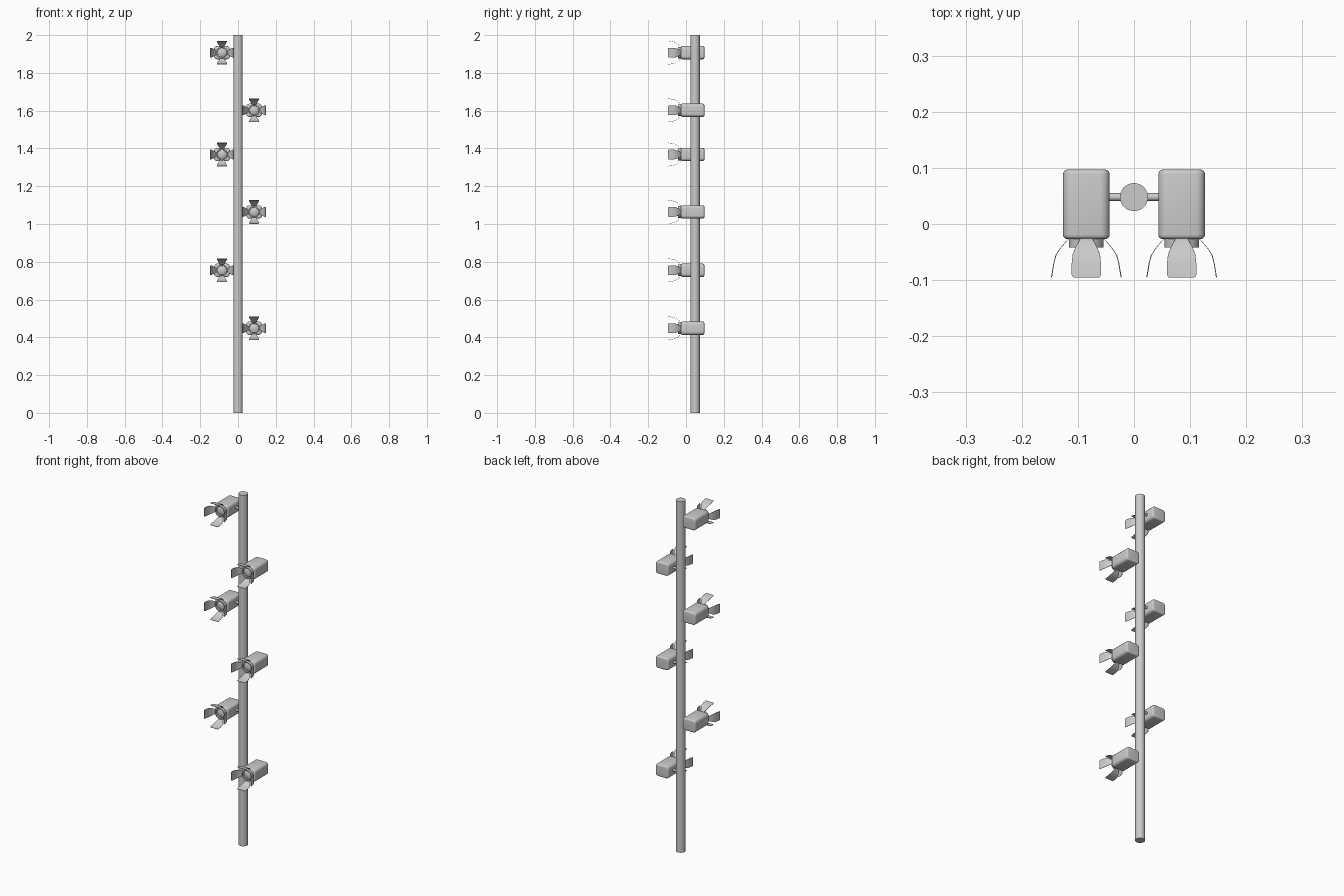
import bpy, bmesh, math
from mathutils import Matrix, Vector

if "Cube" in bpy.data.objects:
    bpy.data.objects.remove(bpy.data.objects["Cube"])

POLE_Y = 0.048
LAMPS = [(-0.085, 1.907), (0.085, 1.602), (-0.085, 1.368),
         (0.085, 1.064), (-0.085, 0.755), (0.085, 0.448)]


def finish(bm, name, angle=35):
    bmesh.ops.recalc_face_normals(bm, faces=bm.faces[:])
    me = bpy.data.meshes.new(name)
    bm.to_mesh(me)
    bm.free()
    me.shade_smooth()
    me.set_sharp_from_angle(angle=math.radians(angle))
    return me


def place(name, me, loc=(0, 0, 0)):
    ob = bpy.data.objects.new(name, me)
    ob.location = loc
    bpy.context.collection.objects.link(ob)
    return ob


def cylinder(name, r, depth, matrix, seg=32):
    bm = bmesh.new()
    bmesh.ops.create_cone(bm, cap_ends=True, segments=seg, radius1=r,
                          radius2=r, depth=depth, matrix=matrix)
    return finish(bm, name)


def housing_mesh():
    # rounded box: long edges get a wide bevel, the end rims a tighter one
    bm = bmesh.new()
    bmesh.ops.create_cube(bm, size=1, matrix=Matrix.Translation((0, 0.035, 0))
                          @ Matrix.Diagonal((0.083, 0.124, 0.07, 1)))
    long_edges = [e for e in bm.edges
                  if abs(e.verts[0].co.y - e.verts[1].co.y) > 0.05]
    bmesh.ops.bevel(bm, geom=long_edges, offset=0.016, segments=5,
                    profile=0.5, affect='EDGES')
    rims = [e for e in bm.edges
            if abs(e.verts[0].co.y - e.verts[1].co.y) < 0.001]
    bmesh.ops.bevel(bm, geom=rims, offset=0.008, segments=4,
                    profile=0.5, affect='EDGES')
    return finish(bm, "housing", 50)


def lens_mesh():
    # turned collar with a recessed domed lens, profile as (radius, y)
    prof = [(0, -0.02), (0.031, -0.02), (0.031, -0.042), (0.025, -0.042),
            (0.024, -0.033), (0.018, -0.036), (0.010, -0.0385), (0, -0.0395)]
    bm = bmesh.new()
    vs = [bm.verts.new((r, y, 0)) for r, y in prof]
    es = [bm.edges.new(p) for p in zip(vs, vs[1:])]
    bmesh.ops.spin(bm, geom=vs + es, axis=(0, 1, 0), cent=(0, 0, 0),
                   angle=2 * math.pi, steps=32)
    bmesh.ops.remove_doubles(bm, verts=bm.verts[:], dist=1e-5)
    return finish(bm, "lens_collar")


def flaps_mesh():
    # curved flap as (distance from axis, y, half width), repeated four times
    prof = [(0.028, -0.025, 0.010), (0.034, -0.030, 0.013),
            (0.045, -0.043, 0.020), (0.053, -0.055, 0.0245),
            (0.057, -0.070, 0.026), (0.0605, -0.091, 0.026),
            (0.061, -0.095, 0.023)]
    t = 0.0018
    bm = bmesh.new()
    for k in range(4):
        rot = Matrix.Rotation(k * math.pi / 2, 3, 'Y')
        rows = [[bm.verts.new(rot @ Vector(c)) for c in
                 ((-w, y, r), (w, y, r), (w, y - t * 0.3, r + t),
                  (-w, y - t * 0.3, r + t))] for r, y, w in prof]
        for a, b in zip(rows, rows[1:]):
            for i in range(4):
                j = (i + 1) % 4
                bm.faces.new((a[i], a[j], b[j], b[i]))
        bm.faces.new(rows[0])
        bm.faces.new(rows[-1])
    bmesh.ops.translate(bm, verts=bm.verts[:], vec=(0, 0.0003, 0))
    return finish(bm, "light_flaps")


# pole
place("pole", cylinder("pole", 0.025, 2, Matrix.Translation((0, POLE_Y, 1))))

# lamps alternate left and right; arms reach from the pole to each housing
housing, lens, flaps = housing_mesh(), lens_mesh(), flaps_mesh()
arm = cylinder("arm", 0.007, 0.04, Matrix.Rotation(math.pi / 2, 4, 'Y'), 16)
for x, z in LAMPS:
    for name, me in (("housing", housing), ("lens_collar", lens),
                     ("light_flaps", flaps)):
        place(name, me, (x, 0, z))
    place("arm", arm, (math.copysign(0.036, x), POLE_Y, z))
